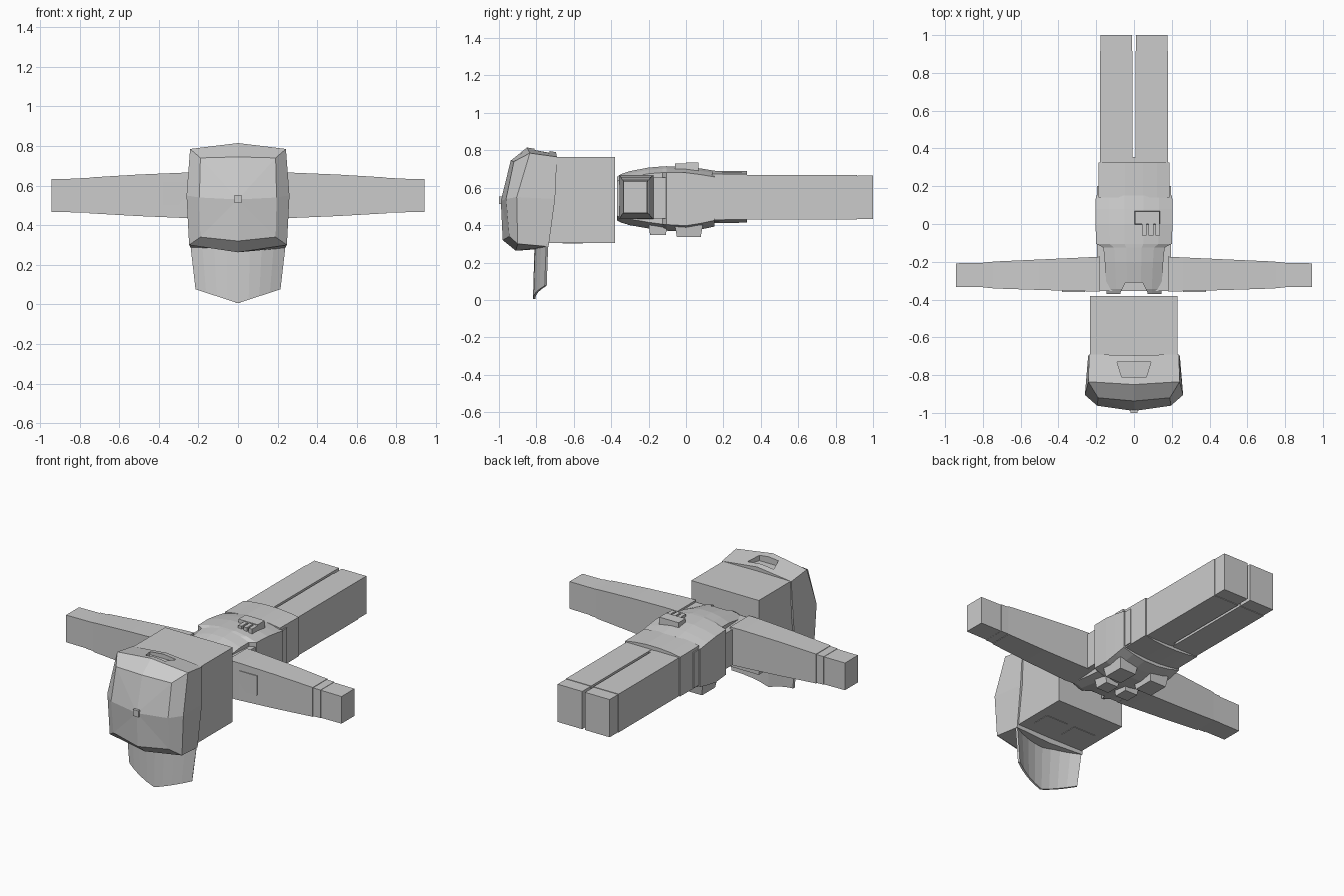
import bpy, bmesh, math
from mathutils import Vector

if "Cube" in bpy.data.objects:
    bpy.data.objects.remove(bpy.data.objects["Cube"])


def make(name, bm):
    bmesh.ops.recalc_face_normals(bm, faces=bm.faces)
    me = bpy.data.meshes.new(name)
    bm.to_mesh(me)
    bm.free()
    ob = bpy.data.objects.new(name, me)
    bpy.context.collection.objects.link(ob)
    return ob


def loft(name, rings):
    """Skin closed rings of equal length and cap both ends."""
    bm = bmesh.new()
    vs = [[bm.verts.new(p) for p in r] for r in rings]
    n = len(vs[0])
    for a, b in zip(vs, vs[1:]):
        for i in range(n):
            j = (i + 1) % n
            bm.faces.new((a[i], a[j], b[j], b[i]))
    bm.faces.new(vs[0])
    bm.faces.new(vs[-1])
    return make(name, bm)


def box(name, x0, x1, y0, y1, z0, z1):
    return loft(name, [[(x0, y0, z), (x1, y0, z), (x1, y1, z), (x0, y1, z)]
                       for z in (z0, z1)])


def prism(name, outline, z0, z1):
    return loft(name, [[(x, y, z) for x, y in outline] for z in (z0, z1)])


def pouch(name, x, y, w, d, z0, z1, taper=0.8):
    """Box whose z1 face is slightly smaller."""
    return loft(name, [[(x + sx * w / 2 * k, y + sy * d / 2 * k, z)
                        for sx, sy in ((-1, -1), (1, -1), (1, 1), (-1, 1))]
                       for z, k in ((z0, 1), (z1, taper))])


def padded(name, sections, drop):
    """Loft along y; top and bottom bulge across x."""
    ts = (-1, -.65, -.25, .25, .65, 1)
    return loft(name, [[(w * t, y, zt - drop * t * t) for t in ts] +
                       [(w * t, y, zb + drop * t * t) for t in reversed(ts)]
                       for y, w, zt, zb in sections])


def cut(ob, cutter):
    cutter.hide_render = True
    cutter.hide_viewport = True
    m = ob.modifiers.new("cut", 'BOOLEAN')
    m.operation = 'DIFFERENCE'
    m.object = cutter
    m.solver = 'EXACT'


# Head with flat eye patches on the face (facing down)
box("head", -.232, .23, -.80, -.38, .305, .765)
for s in (-1, 1):
    box("eye_patch", s * .1 - .075, s * .1 + .075, -.66, -.55, .302, .31)

# Cap: half rings from top middle round to bottom middle, mirrored
half_rings = [
    [(0, -.695, .79), (.237, -.69, .765), (.243, -.70, .54), (.238, -.735, .285), (0, -.74, .275)],
    [(0, -.85, .815), (.242, -.835, .785), (.26, -.905, .55), (.247, -.90, .30), (0, -.91, .263)],
    [(0, -.937, .745), (.19, -.92, .74), (.195, -.962, .54), (.19, -.945, .34), (0, -.98, .32)],
]
bm = bmesh.new()
loops = [[bm.verts.new(p) for p in h + [(-x, y, z) for x, y, z in h[3:0:-1]]] for h in half_rings]
for a, b in zip(loops, loops[1:]):
    for i in range(8):
        j = (i + 1) % 8
        bm.faces.new((a[i], a[j], b[j], b[i]))
tip = bm.verts.new((0, -.99, .53))
rim = bm.verts.new((0, -.70, .54))
for i in range(8):
    bm.faces.new((loops[-1][i], loops[-1][(i + 1) % 8], tip))
    bm.faces.new((loops[0][(i + 1) % 8], loops[0][i], rim))
cap = make("cap", bm)
cut(cap, prism("cap_opening_cutter",
               [(-.09, -.73), (.09, -.73), (.065, -.81), (-.065, -.81)], .768, .9))
box("cap_button", -.018, .018, -1.0, -.96, .512, .552)

# Curved brim hanging in front of the face
bm = bmesh.new()
rows = []
for i in range(9):
    t = -1 + i / 4
    y = -.812 + .062 * t * t
    rows.append([bm.verts.new((t * .238, y + .008, .30)),
                 bm.verts.new((t * .212, y, .006 + .07 * abs(t)))])
for a, b in zip(rows, rows[1:]):
    bm.faces.new((a[0], b[0], b[1], a[1]))
brim = make("cap_brim", bm)
m = brim.modifiers.new("thickness", 'SOLIDIFY')
m.thickness = .012
m.offset = 0

# Torso, hips and padded vest
box("torso", -.195, .195, -.355, .2, .435, .655)
padded("hips", [(.14, .188, .692, .41), (.325, .188, .690, .412)], .018)
vest = padded("vest", [(-.37, .145, .668, .415), (-.345, .145, .682, .405),
                       (-.2, .155, .71, .38), (-.125, .162, .716, .37),
                       (-.105, .2, .717, .368), (0, .204, .715, .362),
                       (.08, .204, .705, .375), (.152, .202, .693, .39)], .035)
cut(vest, prism("neckline_cutter",
                [(-.075, -.4), (.075, -.4), (.07, -.36), (.045, -.31), (-.045, -.31), (-.07, -.36)],
                .3, .8))

# Pouch with loops on the back
pouch("back_pouch", .07, .033, .135, .07, .69, .735, .97)
for i in range(3):
    x = .055 + i * .035
    box("back_loop", x - .012, x + .012, -.06, .0, .69, .73)

# Chest pouches
for s in (-1, 1):
    pouch("chest_pouch", s * .11, .015, .13, .15, .40, .336, .85)
    pouch("small_chest_pouch", s * .07, -.15, .10, .10, .41, .346, .85)


# Arms: tapered sleeve, slimmer hand, shoulder patch
def arm_ring(s, x, y0, y1, z0, z1):
    return [(s * x, y0, z0), (s * x, y1, z0), (s * x, y1, z1), (s * x, y0, z1)]


for s in (-1, 1):
    loft("sleeve", [arm_ring(s, .18, -.357, -.173, .434, .667),
                    arm_ring(s, .26, -.356, -.177, .436, .666),
                    arm_ring(s, .50, -.349, -.188, .446, .656),
                    arm_ring(s, .75, -.341, -.199, .460, .641)])
    loft("cuff", [arm_ring(s, .75, -.338, -.202, .463, .638),
                  arm_ring(s, .80, -.337, -.203, .464, .637)])
    loft("hand", [arm_ring(s, .79, -.334, -.206, .465, .635),
                  arm_ring(s, .942, -.334, -.208, .466, .634)])
    patch = [(.26, .62), (.38, .62), (.38, .50), (.30, .50), (.26, .55)]
    loft("shoulder_patch", [[(s * x, y, z) for x, z in patch] for y in (-.359, -.34)])

# Legs and shoes
for s in (-1, 1):
    box("leg", s * .008, s * .18, .3, .915, .43, .667)
    box("shoe", s * .01, s * .178, .917, 1.0, .432, .665)
    box("ankle", s * .013, s * .175, .91, .92, .435, .662)
box("crotch", -.02, .02, .3, .355, .432, .665)
